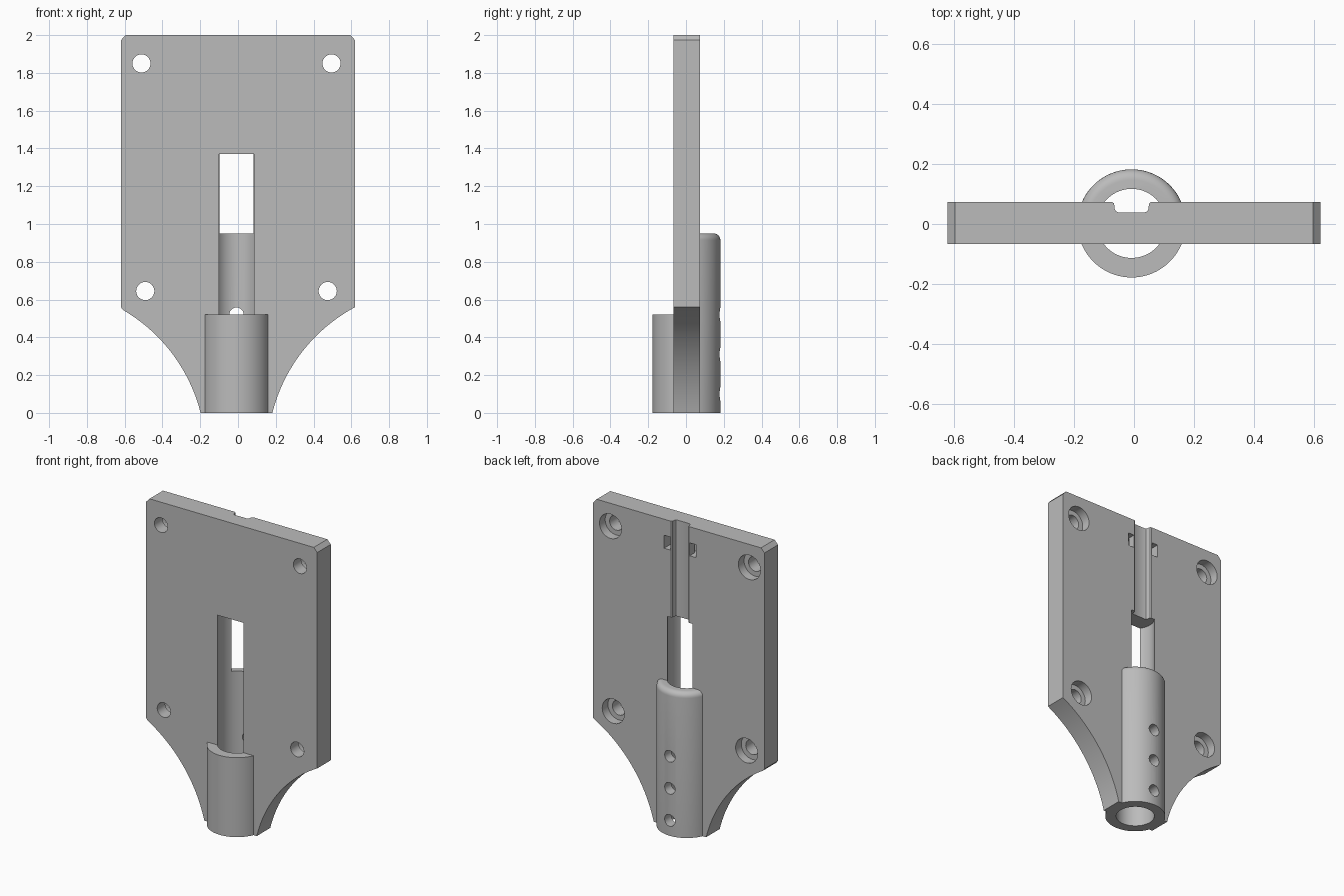
import bpy
import bmesh
from math import pi, sin, cos, atan2, asin, hypot, radians
from mathutils import Matrix, Vector

cube = bpy.data.objects.get("Cube")
if cube:
    bpy.data.objects.remove(cube)

CX = -0.008               # tube axis
BACK, FRONT = 0.074, -0.066
R_OUT, R_BORE = 0.18, 0.115

grey = bpy.data.materials.new("plain grey")
grey.use_nodes = True
grey.diffuse_color = (0.5, 0.5, 0.5, 1)
grey.node_tree.nodes["Principled BSDF"].inputs["Base Color"].default_value = (0.5, 0.5, 0.5, 1)


def finish(name, bm):
    bmesh.ops.recalc_face_normals(bm, faces=bm.faces)
    mesh = bpy.data.meshes.new(name)
    bm.to_mesh(mesh)
    bm.free()
    mesh.materials.append(grey)
    obj = bpy.data.objects.new(name, mesh)
    bpy.context.collection.objects.link(obj)
    return obj


def loft(name, rings):
    """Closed solid through rings with equal numbers of points."""
    bm = bmesh.new()
    loops = [[bm.verts.new(p) for p in ring] for ring in rings]
    n = len(loops[0])
    for a, b in zip(loops, loops[1:]):
        for i in range(n):
            j = (i + 1) % n
            bm.faces.new((a[i], a[j], b[j], b[i]))
    bm.faces.new(loops[0][::-1])
    bm.faces.new(loops[-1])
    return finish(name, bm)


def box(name, x0, x1, y0, y1, z0, z1):
    corners = [(x0, y0), (x1, y0), (x1, y1), (x0, y1)]
    return loft(name, [[(x, y, z) for x, y in corners] for z in (z0, z1)])


def rod(name, start, end, radius, sides=40):
    start, end = Vector(start), Vector(end)
    axis = end - start
    turn = axis.to_track_quat('Z', 'Y').to_matrix().to_4x4()
    bm = bmesh.new()
    bmesh.ops.create_cone(bm, cap_ends=True, segments=sides, radius1=radius, radius2=radius,
                          depth=axis.length,
                          matrix=Matrix.Translation((start + end) / 2) @ turn)
    return finish(name, bm)


def combine(target, tool, operation):
    mod = target.modifiers.new("cut", 'BOOLEAN')
    mod.operation, mod.solver, mod.object = operation, 'EXACT', tool
    bpy.context.view_layer.objects.active = target
    bpy.ops.object.modifier_apply(modifier=mod.name)
    bpy.data.objects.remove(tool)


def arc(a, b, sag, steps):
    """Points from a to b, bulging by sag to the left of travel."""
    a, b = Vector(a), Vector(b)
    half = (b - a).length / 2
    radius = (half * half + sag * sag) / (2 * sag)
    along = (b - a).normalized()
    left = Vector((-along.y, along.x))
    centre = (a + b) / 2 + left * (sag - radius)
    sweep = asin(half / radius)
    return [centre + radius * (sin(t) * along + cos(t) * left)
            for t in (sweep * (2 * i / steps - 1) for i in range(steps + 1))]


# Plate: chamfered top corners, concave flanks running down to the foot
right = arc((0.19 + CX, 0), (0.62, 0.56), 0.075, 24)
left = [Vector((2 * CX - p.x, p.y)) for p in right]
left[-1].x = -0.62
outline = (right + [Vector(p) for p in ((0.62, 1.973), (0.595, 2), (-0.595, 2), (-0.62, 1.973))]
           + left[::-1])
plate = loft("mounting_plate", [[(p.x, y, p.y) for p in outline] for y in (FRONT, BACK)])


# Half tubes: tall rounded one behind, short square-topped one in front
def half_tube(name, side, height, fillet):
    levels = [(R_OUT, 0)]
    if fillet:
        levels += [(R_OUT - fillet * (1 - cos(t)), height - fillet * (1 - sin(t)))
                   for t in (pi / 2 * i / 6 for i in range(7))]
    else:
        levels.append((R_OUT, height))
    return loft(name, [[(CX + r * cos(pi * i / 40), 0.002 + side * r * sin(pi * i / 40), z)
                        for i in range(41)] for r, z in levels])


combine(plate, half_tube("back_tube", 1, 0.95, 0.035), 'UNION')
combine(plate, half_tube("front_tube", -1, 0.52, 0), 'UNION')

# Bore through the tube, opening the window in the plate
combine(plate, rod("bore", (CX, 0.002, -0.1), (CX, 0.002, 1.37), R_BORE, 72), 'DIFFERENCE')

# Cable groove down the back, with rounded bottom corners and lips
half_groove = [(0.075, 0.12), (0.066, 0.074), (0.059, 0.069), (0.057, 0.06),
               (0.056, 0.049), (0.052, 0.042), (0.045, 0.039)]
groove = half_groove + [(-x, y) for x, y in half_groove[::-1]]
combine(plate, loft("groove", [[(CX + x, y, z) for x, y in groove] for z in (1.3, 2.1)]),
        'DIFFERENCE')

# Tie slots either side of the groove, joined by a tunnel behind it
for side in (-1, 1):
    a, b = sorted((CX + side * 0.07, CX + side * 0.115))
    combine(plate, box("tie_slot", a, b, 0.0, 0.1, 1.81, 1.895), 'DIFFERENCE')
combine(plate, box("tie_tunnel", CX - 0.1, CX + 0.1, 0.0005, 0.025, 1.8105, 1.8945), 'DIFFERENCE')

# Screw holes, counterbored from behind
for x, z in ((0.503, 1.85), (0.483, 0.645)):
    for side in (-1, 1):
        px = CX + side * x
        combine(plate, rod("screw_hole", (px, -0.2, z), (px, 0.2, z), 0.048), 'DIFFERENCE')
        combine(plate, rod("counterbore", (px, 0.015, z), (px, 0.2, z), 0.08), 'DIFFERENCE')

# Clamp screw holes through the back of the tube
for z in (0.10, 0.31, 0.52):
    combine(plate, rod("clamp_hole", (CX, 0.05, z), (CX, 0.3, z), 0.038, 32), 'DIFFERENCE')

# Smooth round surfaces, keep edges crisp
bpy.ops.object.select_all(action='DESELECT')
plate.select_set(True)
bpy.context.view_layer.objects.active = plate
bpy.ops.object.shade_smooth_by_angle(angle=radians(30))
